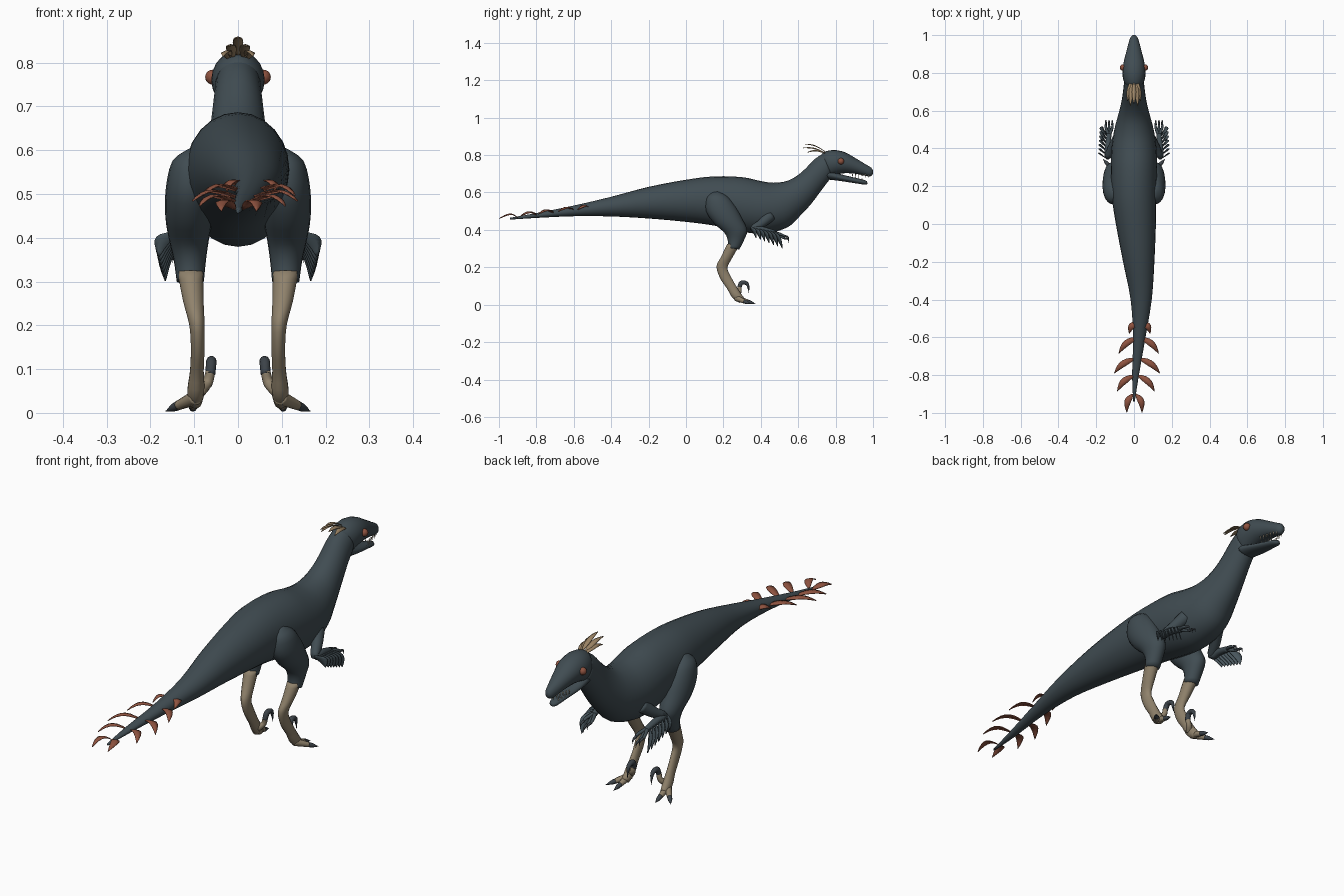
import bpy, bmesh, math
from mathutils import Vector

if "Cube" in bpy.data.objects:
    bpy.data.objects.remove(bpy.data.objects["Cube"], do_unlink=True)


def material(name, *rgb):
    m = bpy.data.materials.new(name)
    m.use_nodes = True
    m.diffuse_color = (*rgb, 1)
    bsdf = m.node_tree.nodes["Principled BSDF"]
    bsdf.inputs["Base Color"].default_value = (*rgb, 1)
    bsdf.inputs["Roughness"].default_value = 0.8
    return m


SLATE = material("slate_skin", .052, .073, .085)
TAN = material("tan_scales", .28, .225, .15)
RUST = material("rust", .27, .085, .05)
STRAW = material("straw_feather", .33, .23, .13)
WING = material("wing_slate", .065, .092, .108)
CLAW = material("dark_claw", .045, .055, .065)
BONE = material("bone", .6, .53, .4)
SIDES = ((1, "left"), (-1, "right"))


def smooth_path(keys, steps):
    """Catmull-Rom interpolation of equal-length tuples."""
    keys = [Vector(k) for k in keys]
    out = []
    for i in range(len(keys) - 1):
        a, b, c = keys[max(i - 1, 0)], keys[i], keys[i + 1]
        d = keys[min(i + 2, len(keys) - 1)]
        for j in range(steps):
            t = j / steps
            out.append(b + (c - a) * (t / 2) + (a * 2 - b * 5 + c * 4 - d) * (t * t / 2)
                       + (b * 3 - a - c * 3 + d) * (t ** 3 / 2))
    return out + [keys[-1]]


def skin(name, rings, mat):
    """Bridge rings of points into a closed smooth skin."""
    bm = bmesh.new()
    loops = [[bm.verts.new(p) for p in ring] for ring in rings]
    n = len(loops[0])
    for a, b in zip(loops, loops[1:]):
        for i in range(n):
            bm.faces.new((a[i], a[(i + 1) % n], b[(i + 1) % n], b[i]))
    bm.faces.new(loops[0])
    bm.faces.new(loops[-1])
    return finish(name, bm, mat)


def finish(name, bm, mat):
    bmesh.ops.recalc_face_normals(bm, faces=bm.faces)
    for f in bm.faces:
        f.smooth = True
    mesh = bpy.data.meshes.new(name)
    bm.to_mesh(mesh)
    bm.free()
    mesh.materials.append(mat)
    obj = bpy.data.objects.new(name, mesh)
    bpy.context.collection.objects.link(obj)
    return obj


def loft(name, keys, mat, side=1, sides=20, steps=3):
    """Each key: one edge (y, z), the opposite edge (y, z), half width, centre x."""
    rings = []
    for ya, za, yb, zb, w, cx in smooth_path(keys, steps):
        a, b = Vector((cx * side, ya, za)), Vector((cx * side, yb, zb))
        mid, half = (a + b) / 2, (a - b) / 2
        angles = [math.tau * i / sides for i in range(sides)]
        rings.append([mid + half * math.cos(t) + Vector((max(w, .001) * math.sin(t), 0, 0))
                      for t in angles])
    return skin(name, rings, mat)


def tube(name, keys, mat, side=1, sides=10):
    """Round limb; each key is x, y, z, radius."""
    path = smooth_path(keys, 4)
    pts = [Vector((p[0] * side, p[1], p[2])) for p in path]
    rings = []
    for i, p in enumerate(pts):
        d = (pts[min(i + 1, len(pts) - 1)] - pts[max(i - 1, 0)]).normalized()
        u = d.cross(Vector((1, .3 * side, .1))).normalized()
        v = d.cross(u)
        r = max(path[i][3], .0008)
        rings.append([p + (u * math.cos(t) + v * math.sin(t)) * r
                      for t in (math.tau * k / sides for k in range(sides))])
    return skin(name, rings, mat)


def feather(name, base, tip, across, width, bow, mat):
    """Thin pointed leaf with a raised rib, bowed along its length."""
    base, tip, bow = Vector(base), Vector(tip), Vector(bow)
    across = Vector(across).normalized()
    bm = bmesh.new()
    rows = []
    for i in range(8):
        t = i / 7
        c = base.lerp(tip, t) + bow * math.sin(math.pi * t)
        w = across * width * (.12 + math.sin(math.pi * t ** .85)) * (1 - .1 * t)
        if i == 7:
            w = across * .0008
        rib = bow.normalized() * width * .25 * math.sin(math.pi * t)
        rows.append([bm.verts.new(p) for p in (c - w, c + rib, c + w)])
    for a, b in zip(rows, rows[1:]):
        for k in range(2):
            bm.faces.new((a[k], a[k + 1], b[k + 1], b[k]))
    obj = finish(name, bm, mat)
    mod = obj.modifiers.new("thickness", "SOLIDIFY")
    mod.thickness = .003
    mod.offset = 0
    return obj


# Body, tail and neck in one skin
loft("body", [
    (-.94, .465, -.94, .455, .004, 0), (-.8, .49, -.8, .464, .018, .008),
    (-.6, .53, -.6, .473, .033, .028), (-.4, .577, -.4, .472, .056, .038),
    (-.2, .63, -.2, .461, .083, .025), (0, .668, 0, .443, .106, .01),
    (.15, .686, .15, .423, .118, 0), (.3, .682, .3, .39, .122, 0),
    (.4, .661, .42, .38, .118, 0), (.47, .652, .54, .412, .103, 0),
    (.55, .665, .61, .475, .083, 0), (.62, .71, .67, .54, .067, 0),
    (.69, .78, .73, .62, .057, 0), (.74, .81, .78, .685, .052, 0)], SLATE, sides=24)

# Head and open lower jaw
loft("skull", [
    (.715, .785, .755, .69, .03, 0), (.735, .815, .775, .685, .053, 0),
    (.79, .827, .8, .695, .061, 0), (.85, .815, .85, .703, .056, 0),
    (.91, .781, .905, .7, .042, 0), (.96, .751, .955, .69, .029, 0),
    (.99, .733, .985, .686, .019, 0), (1, .718, 1, .7, .008, 0)], SLATE)
loft("lower_jaw", [
    (.745, .73, .755, .67, .045, 0), (.82, .7, .82, .662, .042, 0),
    (.9, .68, .9, .65, .029, 0), (.95, .668, .955, .642, .02, 0),
    (.968, .66, .97, .646, .008, 0)], SLATE, sides=16)

for s, side in SIDES:
    # Eyes
    bm = bmesh.new()
    bmesh.ops.create_uvsphere(bm, u_segments=16, v_segments=10, radius=.017)
    bmesh.ops.translate(bm, verts=bm.verts, vec=(.058 * s, .828, .767))
    finish(side + "_eye", bm, RUST)

    # Teeth along both jaws
    for i in range(6):
        y = .89 + .017 * i
        x = .034 - .004 * i
        tube(f"{side}_upper_tooth_{i}", [(x, y, .7, .004), (x, y, .681, 0)], BONE, s, 5)
        if i < 4:
            tube(f"{side}_lower_tooth_{i}", [(x - .008, y, .664, .003), (x - .008, y, .682, 0)],
                 BONE, s, 5)

    # Legs
    loft(side + "_thigh", [
        (.17, .605, .14, .6, .008, .105), (.22, .58, .11, .57, .04, .11),
        (.265, .525, .108, .5, .054, .111), (.3, .46, .15, .435, .054, .112),
        (.327, .4, .205, .385, .045, .112), (.315, .355, .223, .345, .037, .11),
        (.285, .295, .223, .305, .031, .109)], SLATE, s)
    loft(side + "_shin", [
        (.287, .32, .22, .325, .03, .109), (.25, .255, .187, .255, .024, .102),
        (.222, .2, .163, .205, .018, .094), (.235, .16, .183, .14, .016, .092),
        (.265, .105, .22, .085, .016, .094), (.29, .065, .248, .037, .02, .096),
        (.312, .035, .285, .01, .015, .098)], TAN, s, 14)

    # Two walking toes and the raised sickle toe
    for label, x, y in (("outer", .165, .345), ("middle", .105, .372)):
        a, b = Vector((.097, .27, .035)), Vector((x, y, .004))
        m = a.lerp(b, .58)
        tube(f"{side}_{label}_toe", [(*a, .017), (*a.lerp(b, .3), .014), (*m, .011)], TAN, s)
        tube(f"{side}_{label}_claw", [(*a.lerp(b, .52), .011), (*a.lerp(b, .75), .009), (*b, 0)],
             CLAW, s)
    tube(side + "_sickle_toe", [(.088, .265, .05, .015), (.07, .285, .068, .012),
                                (.063, .285, .095, .011)], TAN, s)
    tube(side + "_sickle_claw", [(.063, .284, .088, .011), (.061, .297, .117, .012),
                                 (.06, .328, .11, .009), (.06, .337, .06, 0)], CLAW, s)

    # Arms with three clawed fingers
    tube(side + "_arm", [(.085, .45, .475, .032), (.115, .405, .435, .024),
                         (.138, .36, .405, .019), (.138, .41, .402, .016),
                         (.132, .475, .385, .013)], SLATE, s)
    for i in range(3):
        x, z = .115 + .017 * i, .365 - .012 * (i % 2)
        tube(f"{side}_finger_{i}", [(.132, .465, .388, .009), (x, .51, z + .01, .007),
                                    (x, .53, z, .005)], SLATE, s, 8)
        tube(f"{side}_finger_claw_{i}", [(x, .525, z + .003, .006), (x, .545, z - .003, .004),
                                         (x, .55, z - .022, 0)], CLAW, s, 8)

    # Wing feathers hanging in a row from the forearm
    for i in range(7):
        t = i / 6
        base = Vector((.143 * s, .345 + .12 * t, .412 - .02 * t))
        tip = base + Vector(((.037 - .014 * t) * s, .03 + .02 * t, -.055 - .035 * t))
        feather(f"{side}_wing_feather_{i}", base, tip, (s, .55, .45), .017,
                (.012 * s, .006, .008), WING)

    # Paired tail feathers
    for i, (y, cx, reach, ty) in enumerate((
            (-.52, .03, .055, -.58), (-.6, .025, .105, -.685), (-.71, .016, .12, -.79),
            (-.8, .01, .098, -.885), (-.9, .002, .04, -.998))):
        z = .46 + (y + .94) * .12
        base = Vector((cx + s * .008, y, z))
        tip = Vector((cx + s * reach, ty, z - .004))
        d = tip - base
        feather(f"{side}_tail_feather_{i}", base, tip, (-d.y, d.x, -.012 * s), .016,
                (s * .012, .008, .02), RUST)

# Head crest
for i, (x, y, z) in enumerate(((0, .635, .858), (.02, .625, .838), (-.02, .625, .838),
                               (.034, .65, .815), (-.034, .65, .815))):
    feather(f"crest_feather_{i}", (x * .6, .75, .808 + .006 * (i == 0)), (x, y, z),
            (1, 0, -x * 8), .011, (0, -.002, .012), STRAW)
